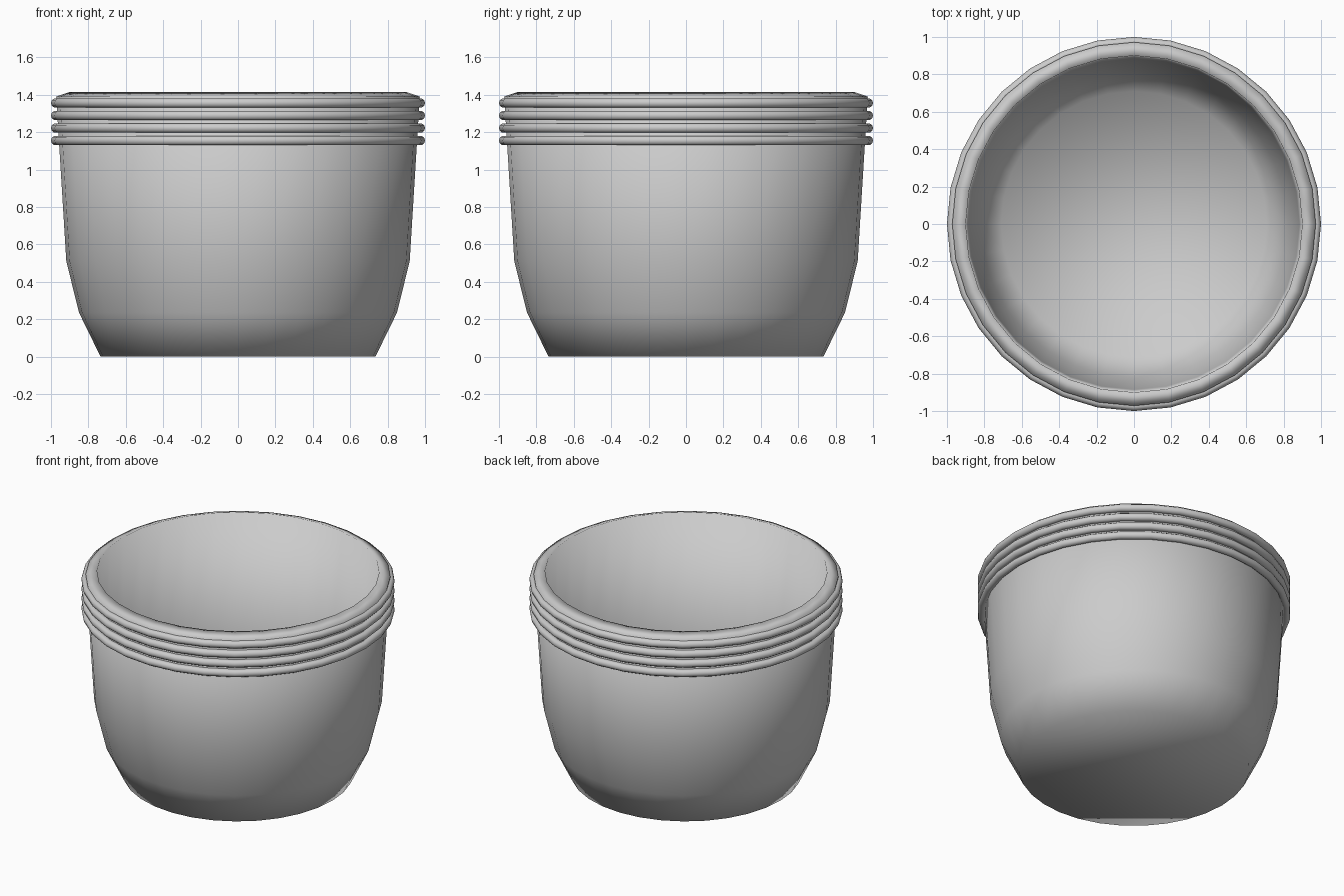
import bpy, bmesh
from math import cos, sin, tau

if "Cube" in bpy.data.objects:
    bpy.data.objects.remove(bpy.data.objects["Cube"])

SIDES = 32


def lathe(name, profile, closed=False):
    """Spin an (r, z) profile; closed makes a ring, open gets end caps."""
    bm = bmesh.new()
    rings = [[bm.verts.new((r * cos(tau * i / SIDES), r * sin(tau * i / SIDES), z))
              for i in range(SIDES)] for r, z in profile]
    pairs = list(zip(rings, rings[1:]))
    if closed:
        pairs.append((rings[-1], rings[0]))
    else:
        bm.faces.new(rings[0][::-1])
        bm.faces.new(rings[-1])
    for a, b in pairs:
        for i in range(SIDES):
            j = (i + 1) % SIDES
            bm.faces.new((a[i], a[j], b[j], b[i]))
    for f in bm.faces:
        f.smooth = True
    mesh = bpy.data.meshes.new(name)
    bm.to_mesh(mesh)
    bm.free()
    obj = bpy.data.objects.new(name, mesh)
    bpy.context.collection.objects.link(obj)
    return obj


# Pot body: outer wall, lip, then thin inner wall and floor
lathe("pot_body", [(0.735, 0), (0.85, 0.235), (0.918, 0.51), (0.972, 1.39),
                   (0.9, 1.415), (0.885, 0.51), (0.82, 0.25), (0.71, 0.03)])

# Four round bands below the lip
for n, z in enumerate((1.155, 1.222, 1.289, 1.356)):
    band = [(0.974 + 0.026 * cos(tau * k / 10), z + 0.026 * sin(tau * k / 10))
            for k in range(10)]
    lathe(f"band_{n + 1}", band, closed=True)
